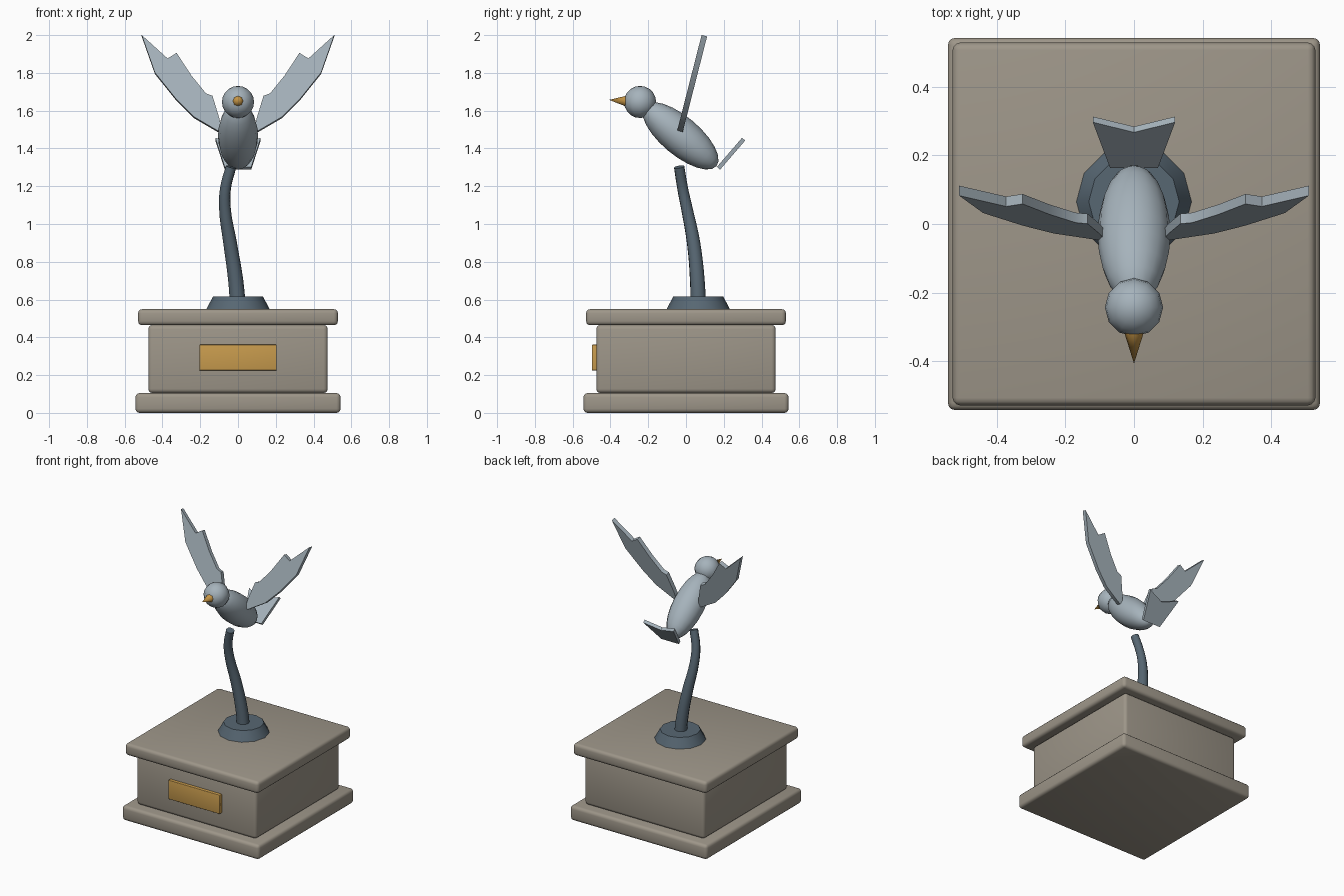
import bpy, bmesh, math
from mathutils import Vector, Matrix

if "Cube" in bpy.data.objects:
    bpy.data.objects.remove(bpy.data.objects["Cube"])


def material(name, rgb):
    m = bpy.data.materials.new(name)
    m.diffuse_color = (*rgb, 1)
    m.use_nodes = True
    m.node_tree.nodes["Principled BSDF"].inputs["Base Color"].default_value = m.diffuse_color
    return m


STONE = material("warm stone", (0.34, 0.305, 0.25))
BRASS = material("brass", (0.58, 0.33, 0.075))
BEAK = material("beak orange", (0.56, 0.30, 0.06))
IRON = material("dark steel", (0.095, 0.135, 0.17))
FEATHER = material("silver grey", (0.38, 0.45, 0.50))


def finish(name, bm, mat, smooth=35):
    bmesh.ops.recalc_face_normals(bm, faces=bm.faces)
    me = bpy.data.meshes.new(name)
    bm.to_mesh(me)
    bm.free()
    ob = bpy.data.objects.new(name, me)
    bpy.context.collection.objects.link(ob)
    me.materials.append(mat)
    bpy.ops.object.select_all(action='DESELECT')
    ob.select_set(True)
    bpy.context.view_layer.objects.active = ob
    bpy.ops.object.shade_smooth_by_angle(angle=math.radians(smooth))
    return ob


def block(name, size, centre, mat, bevel):
    bm = bmesh.new()
    bmesh.ops.create_cube(bm, size=1, matrix=Matrix.Translation(centre) @ Matrix.Diagonal((*size, 1)))
    bmesh.ops.bevel(bm, geom=bm.edges[:], offset=bevel, segments=3, profile=0.5, affect='EDGES')
    return finish(name, bm, mat, 50)


def ellipsoid(name, centre, radii, tilt, segs, rings, mat):
    bm = bmesh.new()
    m = Matrix.Translation(centre) @ Matrix.Rotation(tilt, 4, 'X') @ Matrix.Diagonal((*radii, 1))
    bmesh.ops.create_uvsphere(bm, u_segments=segs, v_segments=rings, radius=1, matrix=m)
    return finish(name, bm, mat, 60)


def cone(name, base, tip, r1, r2, segs, mat):
    bm = bmesh.new()
    d = Vector(tip) - Vector(base)
    m = Matrix.Translation((Vector(base) + Vector(tip)) / 2) @ d.to_track_quat('Z', 'Y').to_matrix().to_4x4()
    bmesh.ops.create_cone(bm, cap_ends=True, segments=segs, radius1=r1, radius2=r2, depth=d.length, matrix=m)
    return finish(name, bm, mat, 50)


def plate(name, points, normal, thick, mat):
    """Flat outline thickened evenly to both sides."""
    bm = bmesh.new()
    n = Vector(normal).normalized() * thick
    f = bm.faces.new([bm.verts.new(Vector(p) - n / 2) for p in points])
    ext = bmesh.ops.extrude_face_region(bm, geom=[f], use_keep_orig=True)
    bmesh.ops.translate(bm, vec=n, verts=[v for v in ext['geom'] if isinstance(v, bmesh.types.BMVert)])
    return finish(name, bm, mat, 40)


# Plinth
block("plinth_foot", (1.086, 1.086, 0.105), (0, 0, 0.0525), STONE, 0.022)
block("plinth_body", (0.95, 0.95, 0.36), (0, 0, 0.285), STONE, 0.022)
block("plinth_cap", (1.058, 1.058, 0.085), (0, 0, 0.5065), STONE, 0.022)
block("plaque", (0.408, 0.04, 0.136), (0, -0.478, 0.293), BRASS, 0.003)

# Collar and curved tapering stem
cone("stem_collar", (0, 0.065, 0.545), (0, 0.065, 0.616), 0.17, 0.132, 12, IRON)
path = [(0, 0.065, 0.56, 0.042), (-0.012, 0.06, 0.70, 0.040), (-0.042, 0.04, 0.90, 0.036),
        (-0.069, 0.005, 1.08, 0.031), (-0.066, -0.018, 1.19, 0.029), (-0.037, -0.036, 1.302, 0.028)]
cu = bpy.data.curves.new("stem", 'CURVE')
cu.dimensions = '3D'
cu.bevel_depth = 1
cu.bevel_resolution = 3
cu.resolution_u = 4
cu.use_fill_caps = True
sp = cu.splines.new('BEZIER')
sp.bezier_points.add(len(path) - 1)
for bp, (x, y, z, r) in zip(sp.bezier_points, path):
    bp.co = (x, y, z)
    bp.radius = r
    bp.handle_left_type = bp.handle_right_type = 'AUTO'
stem = bpy.data.objects.new("stem", cu)
bpy.context.collection.objects.link(stem)
cu.materials.append(IRON)
bpy.ops.object.select_all(action='DESELECT')
stem.select_set(True)
bpy.context.view_layer.objects.active = stem
bpy.ops.object.convert(target='MESH')
bpy.ops.object.shade_smooth_by_angle(angle=math.radians(50))

# Bird body, head and beak
ellipsoid("body", (0, -0.03, 1.467), (0.106, 0.102, 0.25), math.radians(50), 16, 12, FEATHER)
ellipsoid("head", (0, -0.243, 1.646), (0.085, 0.085, 0.085), 0, 12, 10, FEATHER)
cone("beak", (0, -0.305, 1.65), (0, -0.407, 1.657), 0.032, 0, 8, BEAK)

# Wings: outline in x and z on a plane leaning back
wing = [(0.085, 1.49), (0.11, 1.492), (0.235, 1.565), (0.325, 1.655), (0.44, 1.798), (0.51, 1.997),
        (0.373, 1.873), (0.325, 1.902), (0.247, 1.783), (0.17, 1.688), (0.135, 1.675), (0.10, 1.56)]
for side, name in ((1, "right_wing"), (-1, "left_wing")):
    plate(name, [(side * x, 0.098 + (z - 2) * 0.255, z) for x, z in wing], (0, 1, -0.255), 0.03, FEATHER)

# Forked tail fan
tail = [(-0.07, 0), (0.07, 0), (0.12, 1), (0, 0.78), (-0.12, 1)]
plate("tail", [(x, 0.172 + 0.133 * t, 1.295 + 0.154 * t) for x, t in tail], (0, -0.154, 0.133), 0.022, FEATHER)
